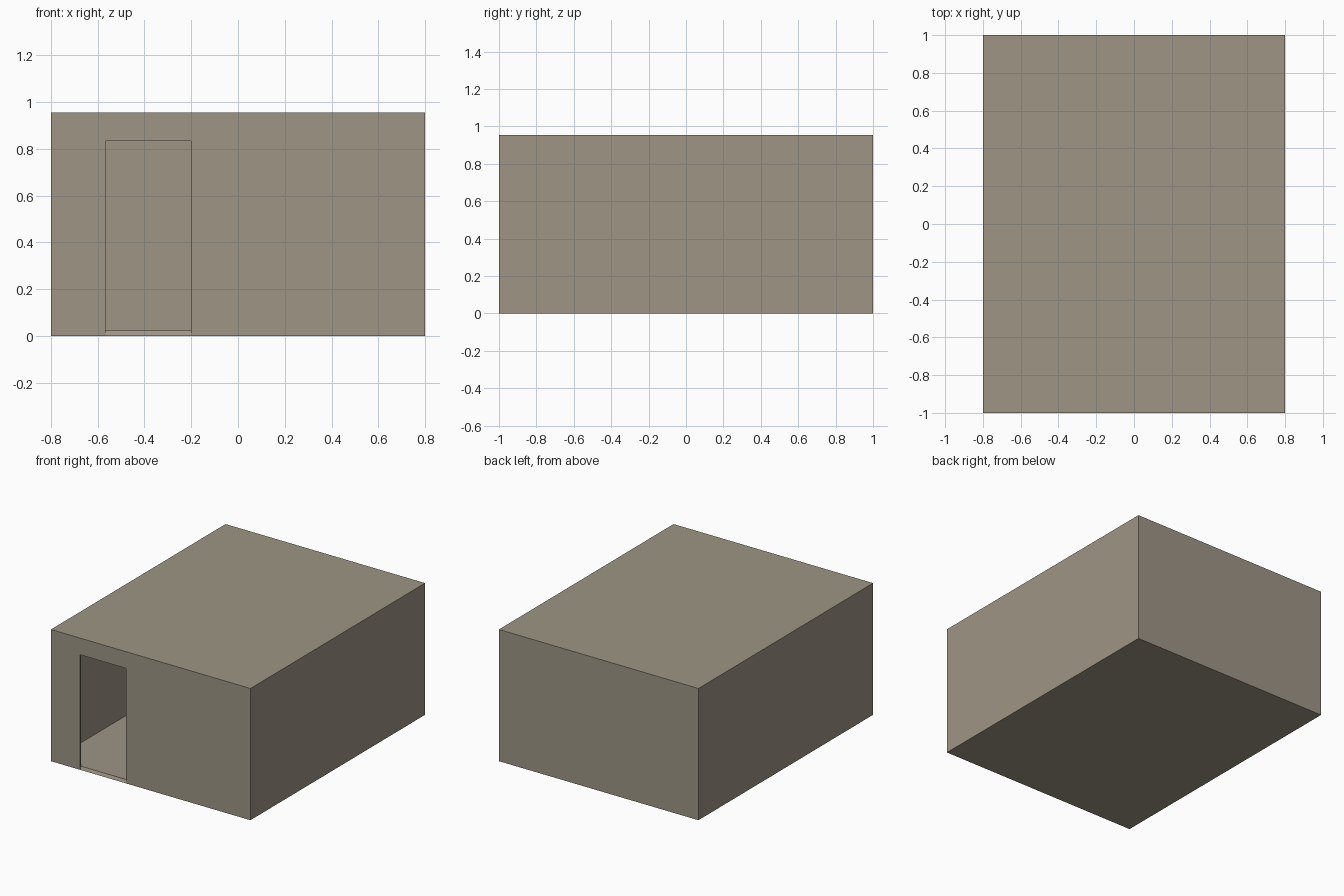
import bpy, bmesh

if "Cube" in bpy.data.objects:
    bpy.data.objects.remove(bpy.data.objects["Cube"])

X, Y, H, T = 0.8, 1.0, 0.955, 0.011      # half width, half depth, height, wall thickness
D0, D1, DH = -0.567, -0.2, 0.834         # doorway left, right, top

bm = bmesh.new()


def ring(y, z):
    return [bm.verts.new((x, y, z)) for x in (-X, X)]


# Shell corners
(fl, fr), (ftl, ftr) = ring(-Y, 0), ring(-Y, H)
(bl, br), (btl, btr) = ring(Y, 0), ring(Y, H)

# Doorway corners
d0, d1 = [bm.verts.new((x, -Y, 0)) for x in (D0, D1)]
d0t, d1t = [bm.verts.new((x, -Y, DH)) for x in (D0, D1)]

for loop in (
    (fl, d0, d0t, d1t, d1, fr, ftr, ftl),   # front wall around the doorway
    (br, bl, btl, btr),                     # back wall
    (fr, br, btr, ftr),                     # right wall
    (bl, fl, ftl, btl),                     # left wall
    (ftl, ftr, btr, btl),                   # roof
    (fl, bl, br, fr, d1, d0),               # floor
):
    bm.faces.new(loop)
bmesh.ops.recalc_face_normals(bm, faces=bm.faces)

mesh = bpy.data.meshes.new("room_shell")
bm.to_mesh(mesh)
bm.free()
room = bpy.data.objects.new("room_shell", mesh)
bpy.context.collection.objects.link(room)

# Thin walls grown inwards
solid = room.modifiers.new("wall_thickness", 'SOLIDIFY')
solid.thickness = T
solid.offset = -1
solid.use_even_offset = True

# Stone colour
mat = bpy.data.materials.new("stone")
mat.diffuse_color = (0.34, 0.30, 0.235, 1)
mat.use_nodes = True
mat.node_tree.nodes["Principled BSDF"].inputs["Base Color"].default_value = mat.diffuse_color
mesh.materials.append(mat)
